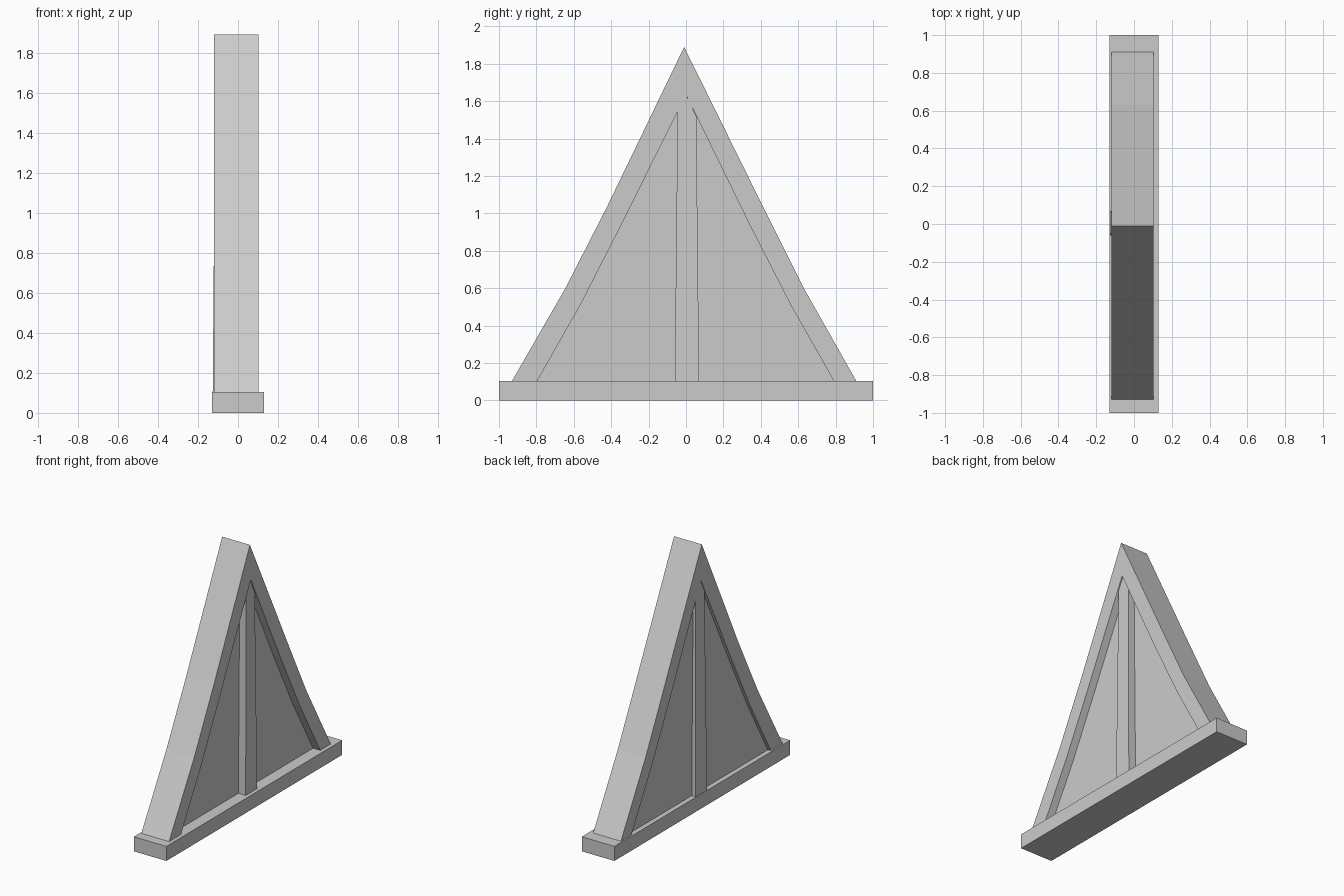
import bpy
import bmesh

cube = bpy.data.objects.get("Cube")
if cube:
    bpy.data.objects.remove(cube, do_unlink=True)

grey = bpy.data.materials.new("stone grey")
grey.use_nodes = True
colour = (0.6, 0.6, 0.6, 1)
grey.diffuse_color = colour
grey.node_tree.nodes["Principled BSDF"].inputs["Base Color"].default_value = colour

BASE_TOP = 0.105


def finish(bm, name):
    bmesh.ops.recalc_face_normals(bm, faces=bm.faces)
    mesh = bpy.data.meshes.new(name)
    bm.to_mesh(mesh)
    bm.free()
    mesh.materials.append(grey)
    obj = bpy.data.objects.new(name, mesh)
    bpy.context.collection.objects.link(obj)
    return obj


def prism(name, profile, back, front):
    """Extrude a (y, z) outline along x; back and front give x at a height."""
    bm = bmesh.new()
    rear = [bm.verts.new((back(z), y, z)) for y, z in profile]
    face = [bm.verts.new((front(z), y, z)) for y, z in profile]
    bm.faces.new(rear)
    bm.faces.new(face)
    for i in range(len(profile)):
        j = (i + 1) % len(profile)
        bm.faces.new((rear[i], rear[j], face[j], face[i]))
    return finish(bm, name)


def fixed(x):
    return lambda z: x


# Outlines of the gable, from one foot over the peak to the other
outer = [(-0.93, BASE_TOP), (-0.645, 0.6), (-0.42, 1.04), (-0.01, 1.89),
         (0.41, 1.04), (0.63, 0.6), (0.91, BASE_TOP)]
inner = [(-0.795, BASE_TOP), (-0.565, 0.51), (-0.34, 0.95), (0, 1.635),
         (0.335, 0.95), (0.56, 0.51), (0.79, BASE_TOP)]

# Base plinth
prism("base_plinth", [(-1, 0), (1, 0), (1, BASE_TOP), (-1, BASE_TOP)],
      fixed(-0.13), fixed(0.13))

# Sloping frame: the band between both outlines
prism("gable_frame", outer + inner[::-1], fixed(-0.119), fixed(0.102))

# Recessed panel, set deeper on one side than the other
prism("gable_panel", inner, fixed(-0.095), fixed(0.045))

# Central post, leaning slightly inwards towards the peak
post = [(-0.06, BASE_TOP), (0.07, BASE_TOP), (0.055, 1.52), (0, 1.635), (-0.045, 1.545)]
prism("centre_post", post,
      lambda z: -0.127 + 0.008 * z, lambda z: 0.104 - 0.006 * z)
